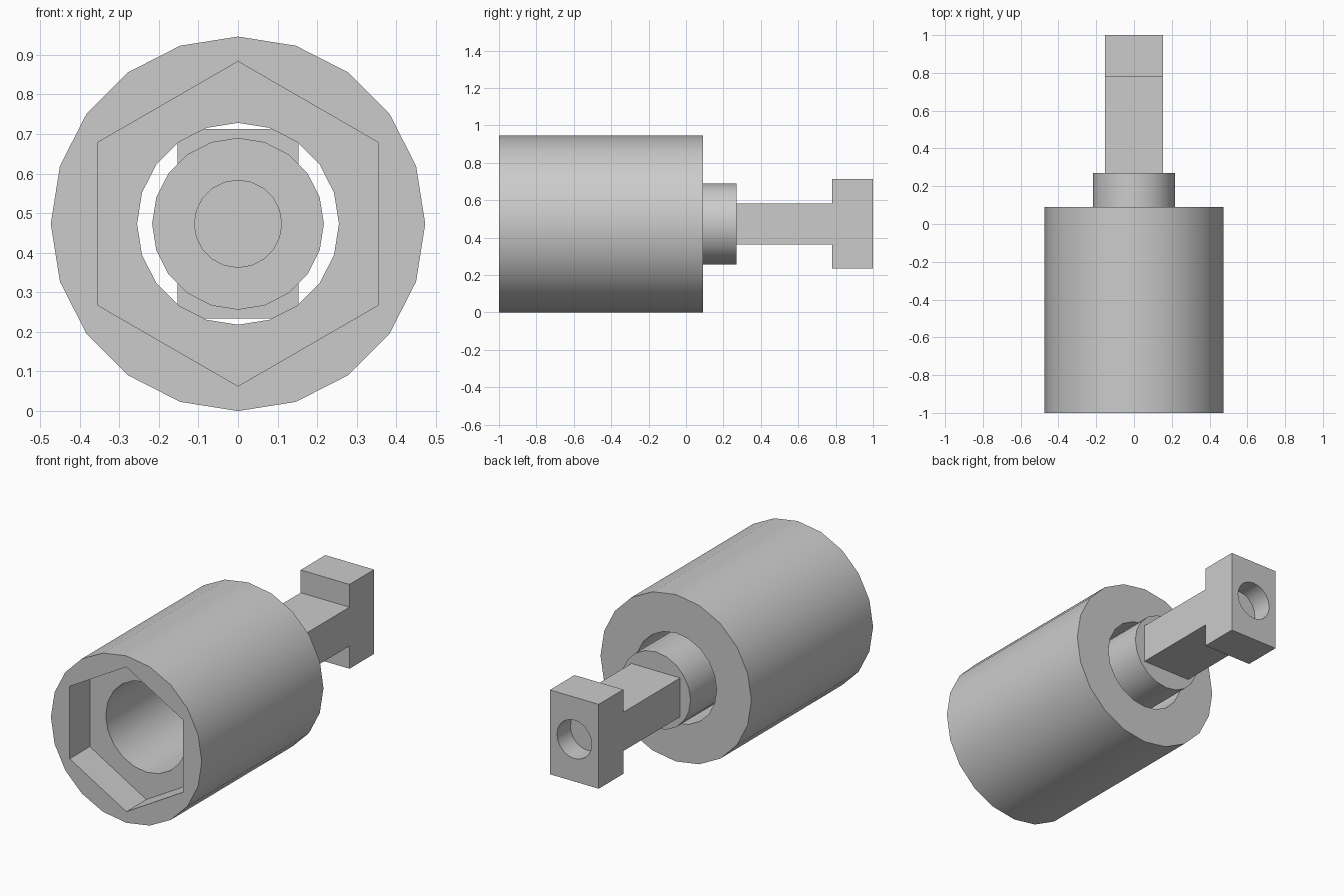
import bpy, bmesh, math
from mathutils import Matrix

if "Cube" in bpy.data.objects:
    bpy.data.objects.remove(bpy.data.objects["Cube"], do_unlink=True)

AXIS_Z = 0.473   # height of the shared centre line
SIDES = 20

metal = bpy.data.materials.new("plain_grey")
metal.use_nodes = True
grey = (0.6, 0.6, 0.6, 1)
metal.diffuse_color = grey
metal.node_tree.nodes["Principled BSDF"].inputs["Base Color"].default_value = grey


def add_object(name, bm):
    bmesh.ops.recalc_face_normals(bm, faces=bm.faces[:])
    mesh = bpy.data.meshes.new(name)
    bm.to_mesh(mesh)
    bm.free()
    mesh.materials.append(metal)
    obj = bpy.data.objects.new(name, mesh)
    bpy.context.collection.objects.link(obj)
    return obj


def prism(name, radius, y0, y1, sides=SIDES):
    """Upright-pointed regular prism lying along y."""
    bm = bmesh.new()
    ring = [bm.verts.new((radius * math.sin(i * math.tau / sides), y0,
                          AXIS_Z + radius * math.cos(i * math.tau / sides)))
            for i in range(sides)]
    extrude(bm, ring, (0, y1 - y0, 0))
    return add_object(name, bm)


def extrude(bm, ring, offset):
    face = bm.faces.new(ring)
    new = bmesh.ops.extrude_face_region(bm, geom=[face], use_keep_orig=True)["geom"]
    moved = [v for v in new if isinstance(v, bmesh.types.BMVert)]
    bmesh.ops.translate(bm, verts=moved, vec=offset)


def activate(obj):
    bpy.ops.object.select_all(action='DESELECT')
    obj.select_set(True)
    bpy.context.view_layer.objects.active = obj


def cut(obj, cutter):
    cutter.hide_render = True
    mod = obj.modifiers.new("cut", 'BOOLEAN')
    mod.operation = 'DIFFERENCE'
    mod.solver = 'EXACT'
    mod.object = cutter
    activate(obj)
    bpy.ops.object.modifier_apply(modifier=mod.name)
    bpy.data.objects.remove(cutter, do_unlink=True)


# Housing: round sleeve with a hexagonal front socket and a through bore
housing = prism("housing", 0.473, -1.0, 0.09)
cut(housing, prism("socket_cutter", 0.41, -1.1, -0.82, 6))
cut(housing, prism("bore_cutter", 0.255, -1.2, 0.2))

# Collar: short round plug with a blind front hole
collar = prism("collar", 0.217, -0.09, 0.27)
cut(collar, prism("collar_hole_cutter", 0.11, -0.2, 0.08))

# Stem: T-shaped side profile extruded across x, with a blind hole in the end
bm = bmesh.new()
upper = [(0.27, 0.11), (0.78, 0.11), (0.78, 0.239), (1.0, 0.239)]
profile = upper + [(y, -h) for y, h in reversed(upper)]
outline = [bm.verts.new((-0.153, y, AXIS_Z + h)) for y, h in profile]
extrude(bm, outline, (0.306, 0, 0))
stem = add_object("stem", bm)
cut(stem, prism("stem_hole_cutter", 0.109, 0.88, 1.1))

for part in (housing, collar, stem):
    activate(part)
    bpy.ops.object.shade_smooth_by_angle(angle=math.radians(30))
